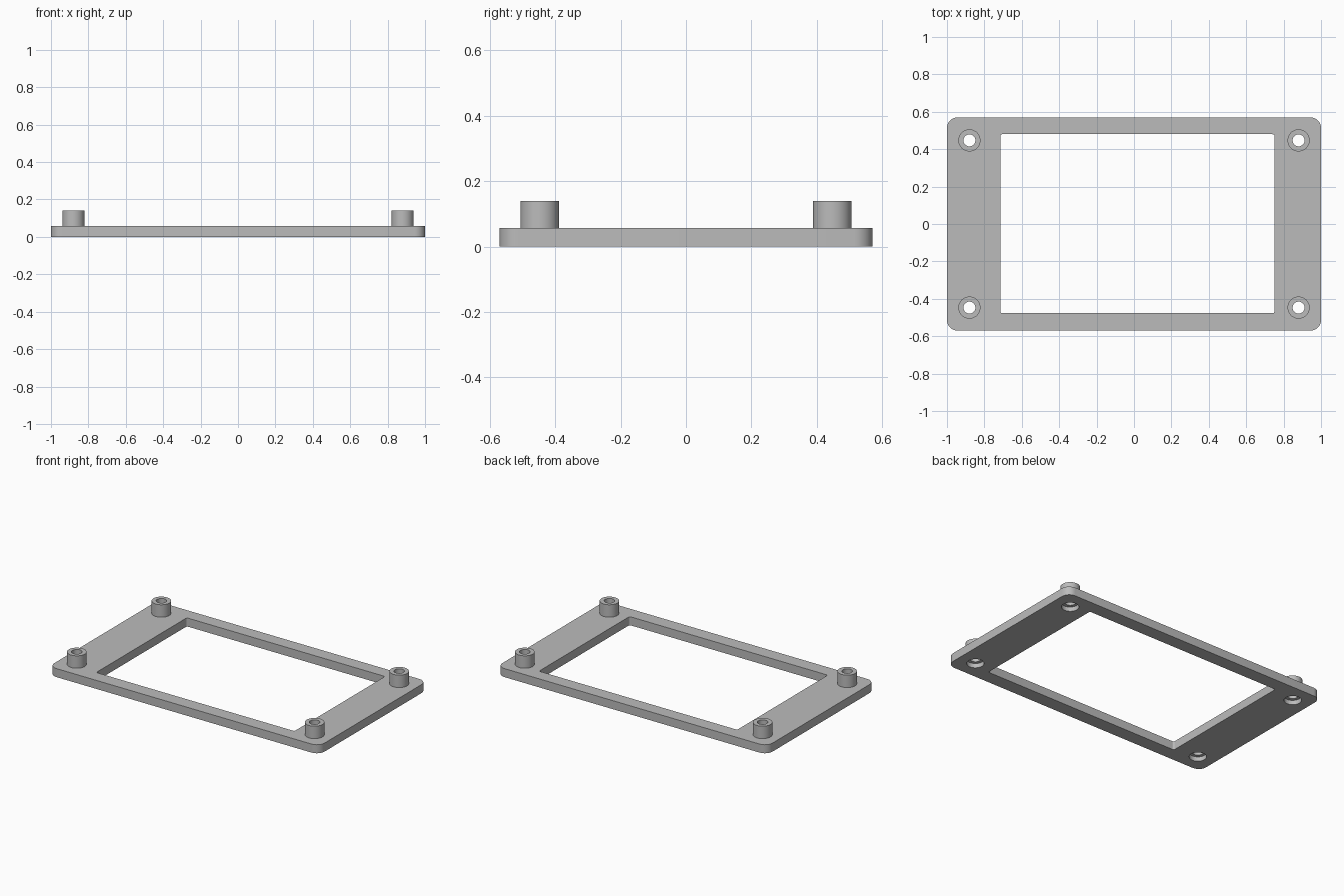
import bpy, bmesh
from math import cos, sin, pi, radians

if "Cube" in bpy.data.objects:
    bpy.data.objects.remove(bpy.data.objects["Cube"])

PLATE_Z, POST_Z = 0.057, 0.14
POST_R, HOLE_R = 0.059, 0.032
BORE_R, BORE_Z = 0.053, 0.03
POST_X, POST_Y = 0.88, 0.447
SIDES = 48

grey = bpy.data.materials.new("plain grey")
grey.use_nodes = True
grey.diffuse_color = (0.5, 0.5, 0.5, 1)
grey.node_tree.nodes["Principled BSDF"].inputs["Base Color"].default_value = grey.diffuse_color


def make_object(name, bm):
    bmesh.ops.recalc_face_normals(bm, faces=bm.faces)
    mesh = bpy.data.meshes.new(name)
    bm.to_mesh(mesh)
    bm.free()
    mesh.materials.append(grey)
    obj = bpy.data.objects.new(name, mesh)
    bpy.context.collection.objects.link(obj)
    return obj


def rounded_slab(name, x0, x1, y0, y1, z0, z1, radius, steps=8):
    """Rectangle with rounded corners, extruded from z0 to z1."""
    bm = bmesh.new()
    corners = [(x1, y1, -1, -1), (x0, y1, 1, -1), (x0, y0, 1, 1), (x1, y0, -1, 1)]
    verts = []
    for q, (x, y, sx, sy) in enumerate(corners):
        for i in range(steps + 1):
            a = (q + i / steps) * pi / 2
            verts.append(bm.verts.new((x + radius * (sx + cos(a)),
                                       y + radius * (sy + sin(a)), z0)))
    face = bm.faces.new(verts)
    top = bmesh.ops.extrude_face_region(bm, geom=[face])["geom"]
    moved = [v for v in top if isinstance(v, bmesh.types.BMVert)]
    bmesh.ops.translate(bm, verts=moved, vec=(0, 0, z1 - z0))
    return make_object(name, bm)


def lathe(name, profile, x, y, caps=False):
    """Spin a (radius, height) profile around a vertical axis."""
    bm = bmesh.new()
    rings = [[bm.verts.new((r * cos(2 * pi * i / SIDES), r * sin(2 * pi * i / SIDES), z))
              for i in range(SIDES)] for r, z in profile]
    for a, b in zip(rings, rings[1:]):
        for i in range(SIDES):
            j = (i + 1) % SIDES
            bm.faces.new((a[i], a[j], b[j], b[i]))
    if caps:
        bm.faces.new(rings[0])
        bm.faces.new(rings[-1])
    obj = make_object(name, bm)
    obj.location = (x, y, 0)
    return obj


# Base plate, with cutters for the slightly offset window and the screw holes
plate = rounded_slab("base_plate", -1, 1, -0.57, 0.57, 0, PLATE_Z, 0.057)
cutters = [rounded_slab("window_cutter", -0.715, 0.752, -0.477, 0.48, -0.1, 0.2, 0.012)]
posts = []
bore = [(BORE_R, -0.05), (BORE_R, BORE_Z), (HOLE_R, BORE_Z), (HOLE_R, 0.2)]
tube = [(POST_R, PLATE_Z), (POST_R, POST_Z), (HOLE_R, POST_Z), (HOLE_R, PLATE_Z)]
for sx, side in ((-1, "right"), (1, "left")):
    for sy, end in ((-1, "front"), (1, "back")):
        x, y = sx * POST_X, sy * POST_Y
        cutters.append(lathe(f"{end}_{side}_bore_cutter", bore, x, y, caps=True))
        posts.append(lathe(f"{end}_{side}_post", tube, x, y))

# Cut the openings, then drop the cutters
bpy.context.view_layer.objects.active = plate
for cutter in cutters:
    cutter.hide_render = True
    mod = plate.modifiers.new("cut", "BOOLEAN")
    mod.operation, mod.solver, mod.object = "DIFFERENCE", "EXACT", cutter
    bpy.ops.object.modifier_apply(modifier=mod.name)
    bpy.data.objects.remove(cutter)

# Smooth the round walls, keep the rims sharp
bpy.ops.object.select_all(action="DESELECT")
for obj in [plate] + posts:
    obj.select_set(True)
bpy.ops.object.shade_smooth_by_angle(angle=radians(30))
